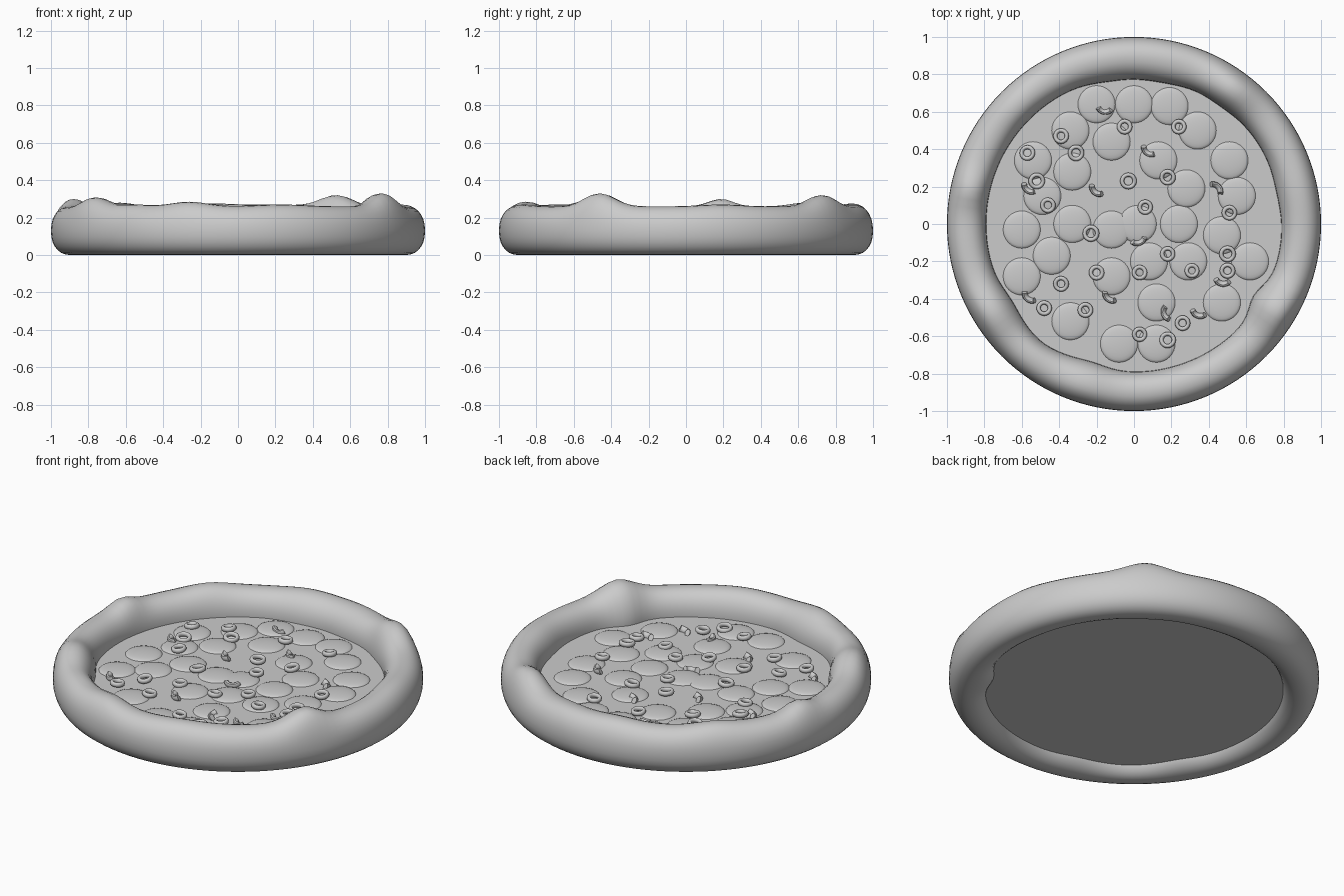
import bpy, bmesh, math, random
from mathutils import Matrix, Vector

if "Cube" in bpy.data.objects:
    bpy.data.objects.remove(bpy.data.objects["Cube"])

random.seed(4)
TOP = 0.125

def finish(bm, name):
    bmesh.ops.recalc_face_normals(bm, faces=bm.faces)
    me = bpy.data.meshes.new(name)
    bm.to_mesh(me)
    bm.free()
    ob = bpy.data.objects.new(name, me)
    bpy.context.collection.objects.link(ob)
    bpy.ops.object.select_all(action='DESELECT')
    ob.select_set(True)
    bpy.context.view_layer.objects.active = ob
    bpy.ops.object.shade_smooth_by_angle(angle=math.radians(45))
    return ob

def sweep(bm, mat, R, rx, rz, arc, steps, sides):
    """Elliptical section swept round a circle or part of one."""
    closed = arc >= math.tau - 1e-4
    rings = []
    for i in range(steps if closed else steps + 1):
        a = arc * i / steps
        ring = []
        for j in range(sides):
            t = math.tau * j / sides
            r = R + rx * math.cos(t)
            ring.append(bm.verts.new(mat @ Vector((r * math.cos(a), r * math.sin(a), rz * math.sin(t)))))
        rings.append(ring)
    n = len(rings)
    for i in range(n if closed else n - 1):
        p, q = rings[i], rings[(i + 1) % n]
        for j in range(sides):
            k = (j + 1) % sides
            bm.faces.new((p[j], q[j], q[k], p[k]))
    if not closed:
        bm.faces.new(rings[0])
        bm.faces.new(rings[-1])

# Puffy crust: rounded section with hand-formed lumps
# lumps: angle in degrees, angular width, extra height, inward bulge
lumps = [(-31, 8, .07, .045), (54, 9, .06, .01), (168, 6, .04, .0), (212, 9, .048, .02),
         (253, 9, .025, .02), (80, 14, .01, .02), (100, 10, .015, .015), (285, 12, .01, .0),
         (12, 10, .01, .01), (135, 9, .02, .0), (232, 8, .01, -.01)]

def lump(a, idx):
    s = 0
    for l in lumps:
        d = (math.degrees(a) - l[0] + 180) % 360 - 180
        s += l[idx] * math.exp(-(d / l[1]) ** 2)
    return s

bm = bmesh.new()
N, M = 128, 28
rings = []
for i in range(N):
    a = math.tau * i / N
    dz, dr = lump(a, 2), lump(a, 3)
    ring = []
    for j in range(M):
        t = math.tau * j / M
        c, s = math.cos(t), math.sin(t)
        x = math.copysign(abs(c) ** 0.9, c) * 0.105
        z = 0.13 + math.copysign(abs(s) ** 0.9, s) * 0.13
        if c < 0:
            x += dr * c
        r = 0.895 + x
        z += dz * max(0, s) ** 1.5
        ring.append(bm.verts.new((r * math.cos(a), r * math.sin(a), z)))
    rings.append(ring)
for i in range(N):
    p, q = rings[i], rings[(i + 1) % N]
    for j in range(M):
        k = (j + 1) % M
        bm.faces.new((p[j], q[j], q[k], p[k]))
finish(bm, "crust")

# Flat base slab tucked into the crust
bm = bmesh.new()
bmesh.ops.create_cone(bm, cap_ends=True, segments=96, radius1=0.83, radius2=0.83, depth=TOP - 0.055,
                      matrix=Matrix.Translation((0, 0, (TOP + 0.055) / 2)))
finish(bm, "cheese_base")

# Sausage slices
slices = [(-.2, .64), (0, .64), (.19, .63), (.34, .5), (-.34, .5), (-.12, .44), (-.54, .34), (.13, .34),
          (.51, .34), (-.33, .28), (.28, .19), (.55, .15), (-.49, .15), (-.33, 0), (-.6, -.03),
          (-.12, -.03), (.02, 0), (.24, 0), (.47, -.06), (.62, -.2), (.08, -.2), (.29, -.2),
          (-.44, -.17), (-.6, -.28), (-.12, -.28), (.12, -.42), (.47, -.42), (-.34, -.52),
          (-.08, -.64), (.12, -.64)]
bm = bmesh.new()
for x, y in slices:
    bmesh.ops.create_uvsphere(bm, u_segments=32, v_segments=12, radius=1,
                              matrix=Matrix.Translation((x, y, TOP)) @ Matrix.Diagonal((.1, .1, .016, 1)))
finish(bm, "sausage_slices")

# Olive rings, slightly tilted
olives = [(-.39, .47), (-.57, .38), (-.31, .38), (-.05, .52), (.24, .52), (-.52, .23), (-.46, .1),
          (-.03, .23), (.18, .25), (.06, .09), (-.23, -.05), (.51, .06), (.5, -.16), (.5, -.25),
          (.18, -.16), (.31, -.25), (.03, -.26), (-.2, -.26), (-.39, -.32), (-.48, -.45),
          (-.26, -.46), (.03, -.59), (.18, -.62), (.26, -.53)]
bm = bmesh.new()
for x, y in olives:
    tilt = Matrix.Rotation(random.uniform(-.15, .15), 4, 'X') @ Matrix.Rotation(random.uniform(-.15, .15), 4, 'Y')
    k = random.uniform(.95, 1.15)
    sweep(bm, Matrix.Translation((x, y, .145)) @ tilt, .03 * k, .011, .014, math.tau, 24, 10)
finish(bm, "olive_rings")

# Curved pepper pieces: x, y, turn in degrees
peppers = [(-.16, .6, -10), (.07, .38, -35), (-.21, .17, -40), (-.57, .18, -35), (.45, .2, 135),
           (.03, -.1, 20), (-.14, -.4, -40), (-.57, -.4, -40), (.47, -.32, -10), (.16, -.48, -75),
           (.34, -.49, -20)]
bm = bmesh.new()
for x, y, turn in peppers:
    arc = math.radians(120)
    mat = (Matrix.Translation((x, y, .15)) @ Matrix.Rotation(math.radians(turn), 4, 'Z')
           @ Matrix.Translation((0, .035, 0)) @ Matrix.Rotation(math.radians(30), 4, 'X')
           @ Matrix.Rotation(math.radians(-150), 4, 'Z'))
    sweep(bm, mat, .04, .014, .02, arc, 12, 10)
finish(bm, "pepper_pieces")
